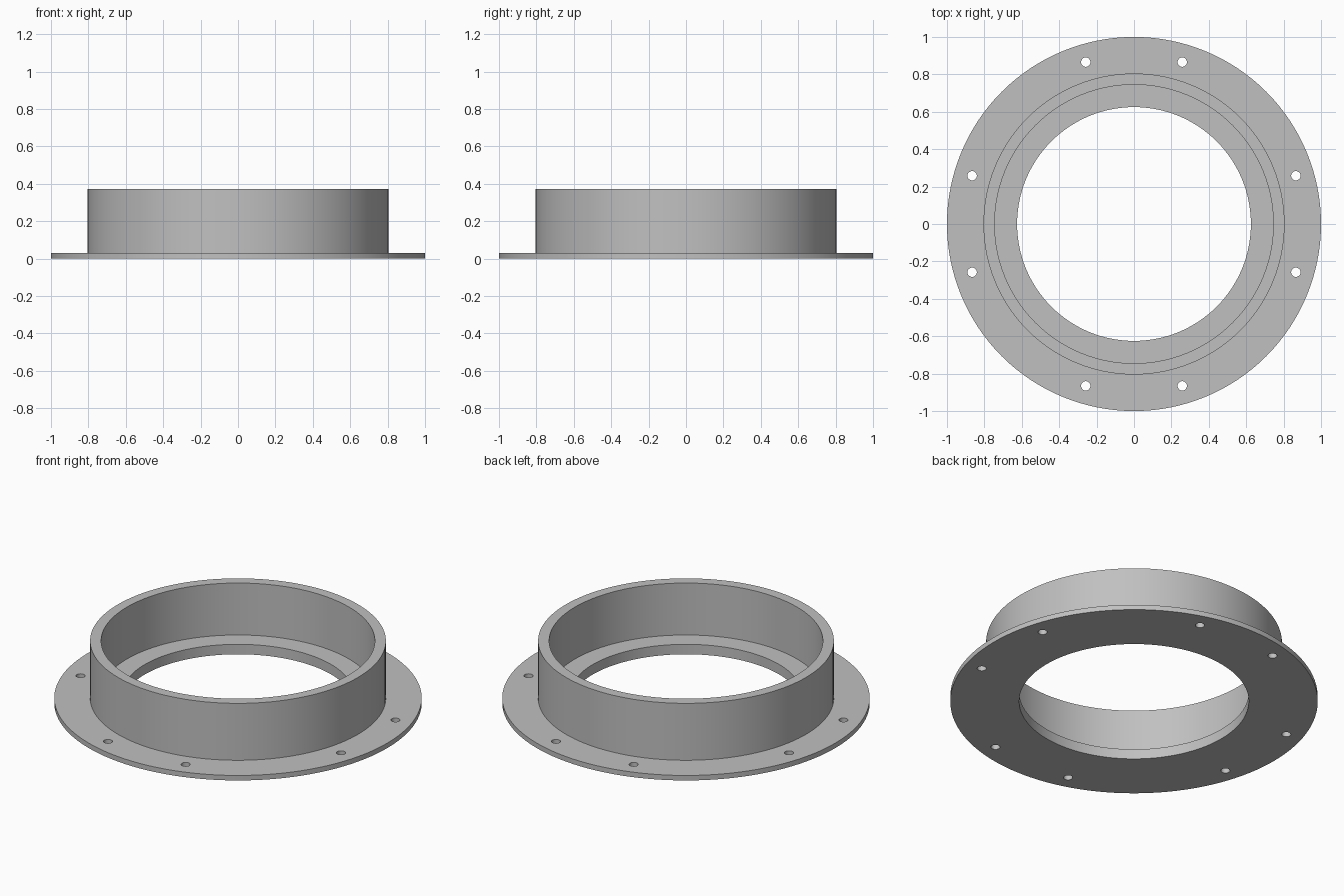
import bpy, bmesh
from math import cos, sin, pi, radians

cube = bpy.data.objects.get("Cube")
if cube:
    bpy.data.objects.remove(cube, do_unlink=True)

SEGMENTS = 128

# Plain grey finish
grey = bpy.data.materials.new("plain grey")
grey.use_nodes = True
colour = (0.53, 0.53, 0.53, 1)
grey.diffuse_color = colour
grey.node_tree.nodes["Principled BSDF"].inputs["Base Color"].default_value = colour


def make_object(name, bm):
    bmesh.ops.recalc_face_normals(bm, faces=bm.faces)
    mesh = bpy.data.meshes.new(name)
    bm.to_mesh(mesh)
    bm.free()
    mesh.materials.append(grey)
    obj = bpy.data.objects.new(name, mesh)
    bpy.context.collection.objects.link(obj)
    return obj


# Closed cross-section (radius, height): flange, upright wall, inner ledge
profile = [(0.625, 0), (1, 0), (1, 0.03), (0.805, 0.03),
           (0.805, 0.372), (0.745, 0.372), (0.745, 0.06), (0.625, 0.06)]
bm = bmesh.new()
rings = []
for radius, height in profile:
    rings.append([bm.verts.new((radius * cos(2 * pi * i / SEGMENTS),
                                radius * sin(2 * pi * i / SEGMENTS), height))
                  for i in range(SEGMENTS)])
for a, b in zip(rings, rings[1:] + rings[:1]):
    for i in range(SEGMENTS):
        j = (i + 1) % SEGMENTS
        bm.faces.new((a[i], a[j], b[j], b[i]))
collar = make_object("flanged_collar", bm)

# Cutters for the four pairs of bolt holes
bm = bmesh.new()
for quarter in range(4):
    for offset in (-16.6, 16.6):
        angle = quarter * pi / 2 + radians(offset)
        made = bmesh.ops.create_cone(bm, cap_ends=True, segments=32,
                                     radius1=0.025, radius2=0.025, depth=0.2)
        bmesh.ops.translate(bm, verts=made["verts"],
                            vec=(0.903 * cos(angle), 0.903 * sin(angle), 0))
cutter = make_object("bolt_hole_cutter", bm)
cutter.hide_render = True

# Cut the bolt holes, then discard the cutter
bpy.ops.object.select_all(action="DESELECT")
bpy.context.view_layer.objects.active = collar
collar.select_set(True)
cut = collar.modifiers.new("bolt holes", "BOOLEAN")
cut.operation = "DIFFERENCE"
cut.solver = "EXACT"
cut.object = cutter
bpy.ops.object.modifier_apply(modifier=cut.name)
bpy.data.objects.remove(cutter, do_unlink=True)

bpy.ops.object.shade_smooth_by_angle(angle=radians(30))
